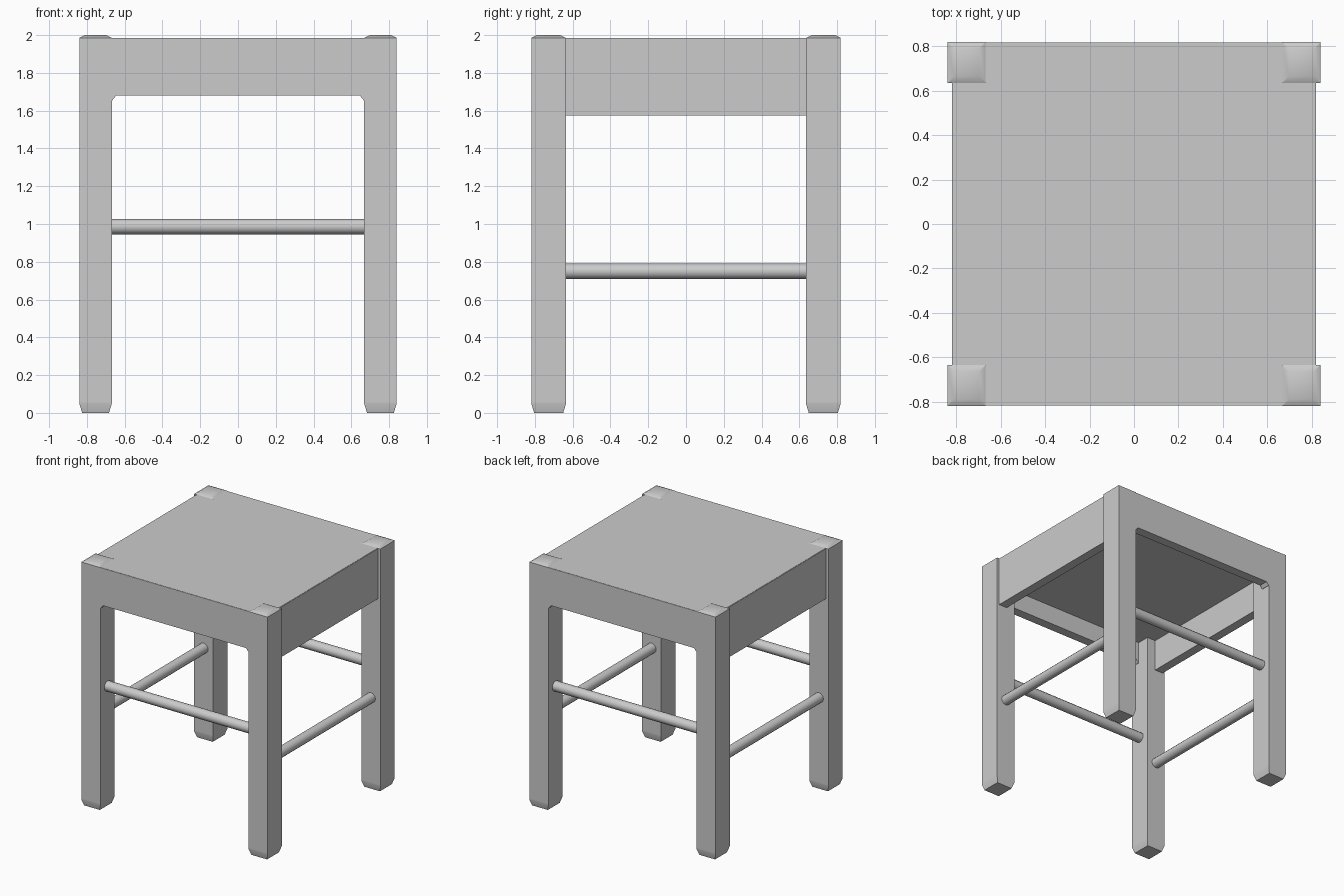
import bpy, bmesh
from mathutils import Matrix, Vector

cube = bpy.data.objects.get("Cube")
if cube:
    bpy.data.objects.remove(cube, do_unlink=True)

grey = bpy.data.materials.new("plain grey")
grey.use_nodes = True
colour = (0.6, 0.6, 0.6, 1)
grey.diffuse_color = colour
grey.node_tree.nodes["Principled BSDF"].inputs["Base Color"].default_value = colour


def finish(bm, name):
    bmesh.ops.recalc_face_normals(bm, faces=bm.faces)
    mesh = bpy.data.meshes.new(name)
    bm.to_mesh(mesh)
    bm.free()
    mesh.materials.append(grey)
    obj = bpy.data.objects.new(name, mesh)
    bpy.context.collection.objects.link(obj)
    bpy.ops.object.select_all(action='DESELECT')
    obj.select_set(True)
    bpy.context.view_layer.objects.active = obj
    bpy.ops.object.shade_smooth_by_angle(angle=0.6)


def box(name, low, high):
    low, high = Vector(low), Vector(high)
    bm = bmesh.new()
    bmesh.ops.create_cube(bm, size=1)
    bmesh.ops.scale(bm, vec=high - low, verts=bm.verts)
    bmesh.ops.translate(bm, vec=(low + high) / 2, verts=bm.verts)
    finish(bm, name)


def leg(name, sx, sy):
    # Square post as stacked rings, tapered at the foot, softly crowned on top
    bm = bmesh.new()
    rings = []
    for z, inset in ((0, 0.015), (0.05, 0), (0.06, 0), (1.985, 0), (2, 0.03)):
        wx, wy = 0.086 - inset, 0.092 - inset
        rings.append([bm.verts.new((sx * 0.754 + a * wx, sy * 0.727 + b * wy, z))
                      for a, b in ((-1, -1), (1, -1), (1, 1), (-1, 1))])
    for lower, upper in zip(rings, rings[1:]):
        for i in range(4):
            j = (i + 1) % 4
            bm.faces.new((lower[i], lower[j], upper[j], upper[i]))
    bm.faces.new(rings[0])
    bm.faces.new(rings[-1])
    finish(bm, name)


def rung(name, centre, axis, length):
    bm = bmesh.new()
    turn = Vector((0, 0, 1)).rotation_difference(Vector(axis)).to_matrix().to_4x4()
    bmesh.ops.create_cone(bm, cap_ends=True, segments=12, radius1=0.041,
                          radius2=0.041, depth=length,
                          matrix=Matrix.Translation(centre) @ turn)
    finish(bm, name)


# Four corner legs
for front, sy in (("front", -1), ("back", 1)):
    for side, sx in (("left", 1), ("right", -1)):
        leg(f"{front}_{side}_leg", sx, sy)

# Seat panel
box("seat", (-0.815, -0.815, 1.835), (0.815, 0.815, 1.985))

# Front and back aprons with corner fillets and rungs
for side, s in (("front", -1), ("back", 1)):
    ys = sorted((s * 0.74, s * 0.817))
    bm = bmesh.new()
    outline = ((-0.7, 1.655), (-0.665, 1.655), (-0.645, 1.68), (0.645, 1.68),
               (0.665, 1.655), (0.7, 1.655), (0.7, 1.983), (-0.7, 1.983))
    face = bm.faces.new([bm.verts.new((x, ys[0], z)) for x, z in outline])
    moved = bmesh.ops.extrude_face_region(bm, geom=[face])["geom"]
    bmesh.ops.translate(bm, vec=(0, ys[1] - ys[0], 0),
                        verts=[v for v in moved if isinstance(v, bmesh.types.BMVert)])
    # Extruding leaves the first face in place only when it is kept
    if face.is_valid is False:
        bmesh.ops.holes_fill(bm, edges=bm.edges)
    finish(bm, f"{side}_apron")
    rung(f"{side}_rung", (0, s * 0.727, 0.986), (1, 0, 0), 1.42)

# Deeper side aprons with lower rungs
for side, s in (("left", 1), ("right", -1)):
    xs = sorted((s * 0.745, s * 0.82))
    box(f"{side}_apron", (xs[0], -0.66, 1.575), (xs[1], 0.66, 1.983))
    rung(f"{side}_rung", (s * 0.754, 0, 0.75), (0, 1, 0), 1.36)
